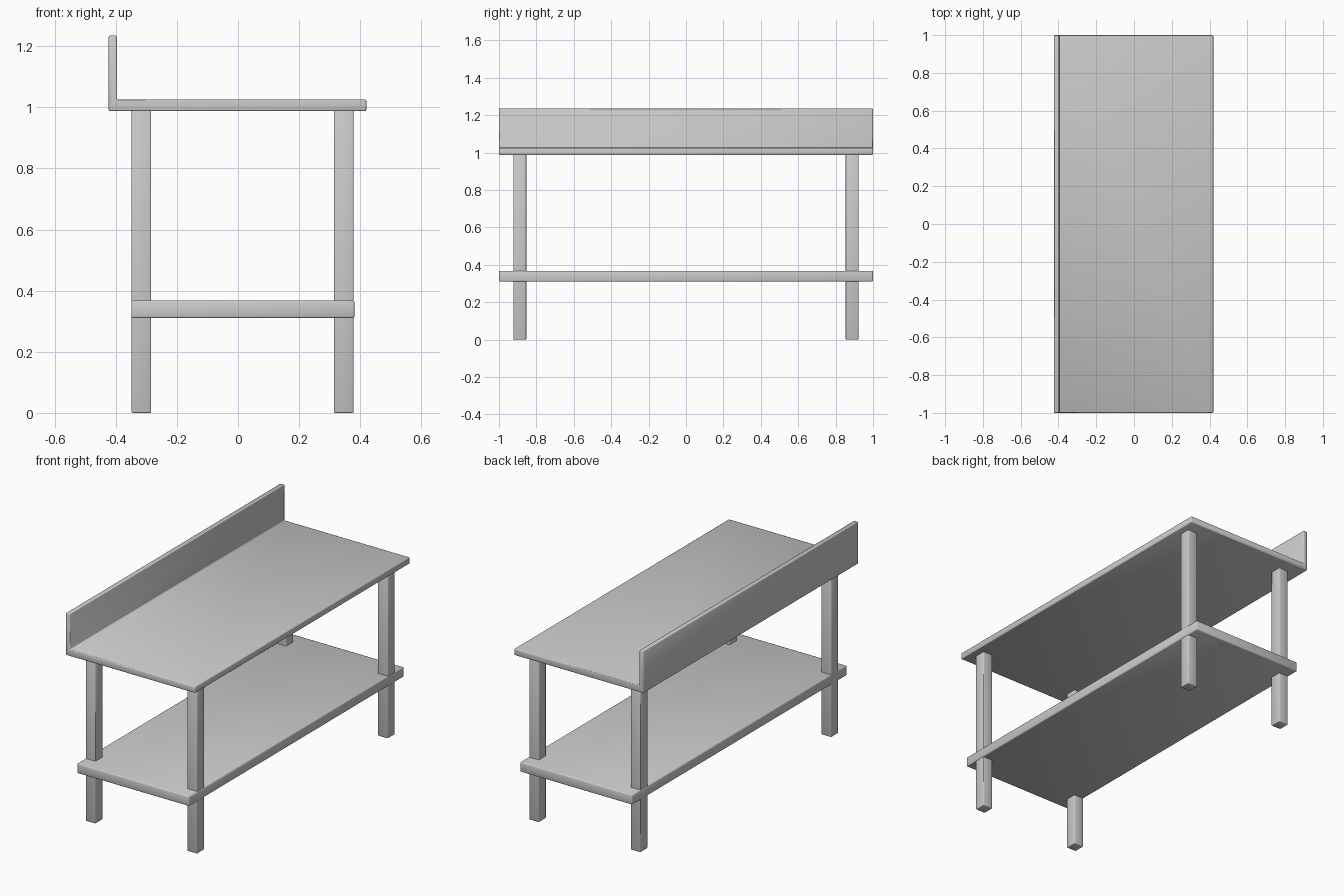
import bpy, bmesh

if "Cube" in bpy.data.objects:
    bpy.data.objects.remove(bpy.data.objects["Cube"])


def extrude_profile(name, points, axis, lo, hi, bevel):
    """Extrude a closed 2D outline along y (points are x,z) or z (points are x,y)."""
    bm = bmesh.new()

    def place(p, t):
        return (p[0], t, p[1]) if axis == "y" else (p[0], p[1], t)

    face = bm.faces.new([bm.verts.new(place(p, lo)) for p in points])
    ret = bmesh.ops.extrude_face_region(bm, geom=[face])
    verts = [v for v in ret["geom"] if isinstance(v, bmesh.types.BMVert)]
    bmesh.ops.translate(bm, verts=verts, vec=place((0, 0), hi - lo))
    bmesh.ops.recalc_face_normals(bm, faces=bm.faces)
    mesh = bpy.data.meshes.new(name)
    bm.to_mesh(mesh)
    bm.free()
    ob = bpy.data.objects.new(name, mesh)
    bpy.context.collection.objects.link(ob)
    for poly in mesh.polygons:
        poly.use_smooth = True
    mod = ob.modifiers.new("soft_edges", "BEVEL")
    mod.width = bevel
    mod.segments = 2
    mod.limit_method = "ANGLE"
    return ob


def rect(x0, x1, y0, y1):
    return [(x0, y0), (x1, y0), (x1, y1), (x0, y1)]


# Worktop with the upright splash along its back edge, one L-shaped sheet
extrude_profile("worktop_with_splashback",
                [(-0.423, 0.987), (0.42, 0.987), (0.42, 1.025),
                 (-0.396, 1.025), (-0.396, 1.235), (-0.423, 1.235)],
                "y", -1, 1, 0.005)

# Lower shelf
extrude_profile("lower_shelf", rect(-0.349, 0.381, 0.31, 0.368), "y", -1, 1, 0.006)

# Four square legs, running through the shelf up to the worktop
for side, x in (("splash_side", -0.316), ("open_side", 0.346)):
    for end, y in (("front", -0.888), ("back", 0.888)):
        extrude_profile(f"{end}_{side}_leg",
                        rect(x - 0.032, x + 0.032, y - 0.034, y + 0.034),
                        "z", 0, 0.99, 0.004)
